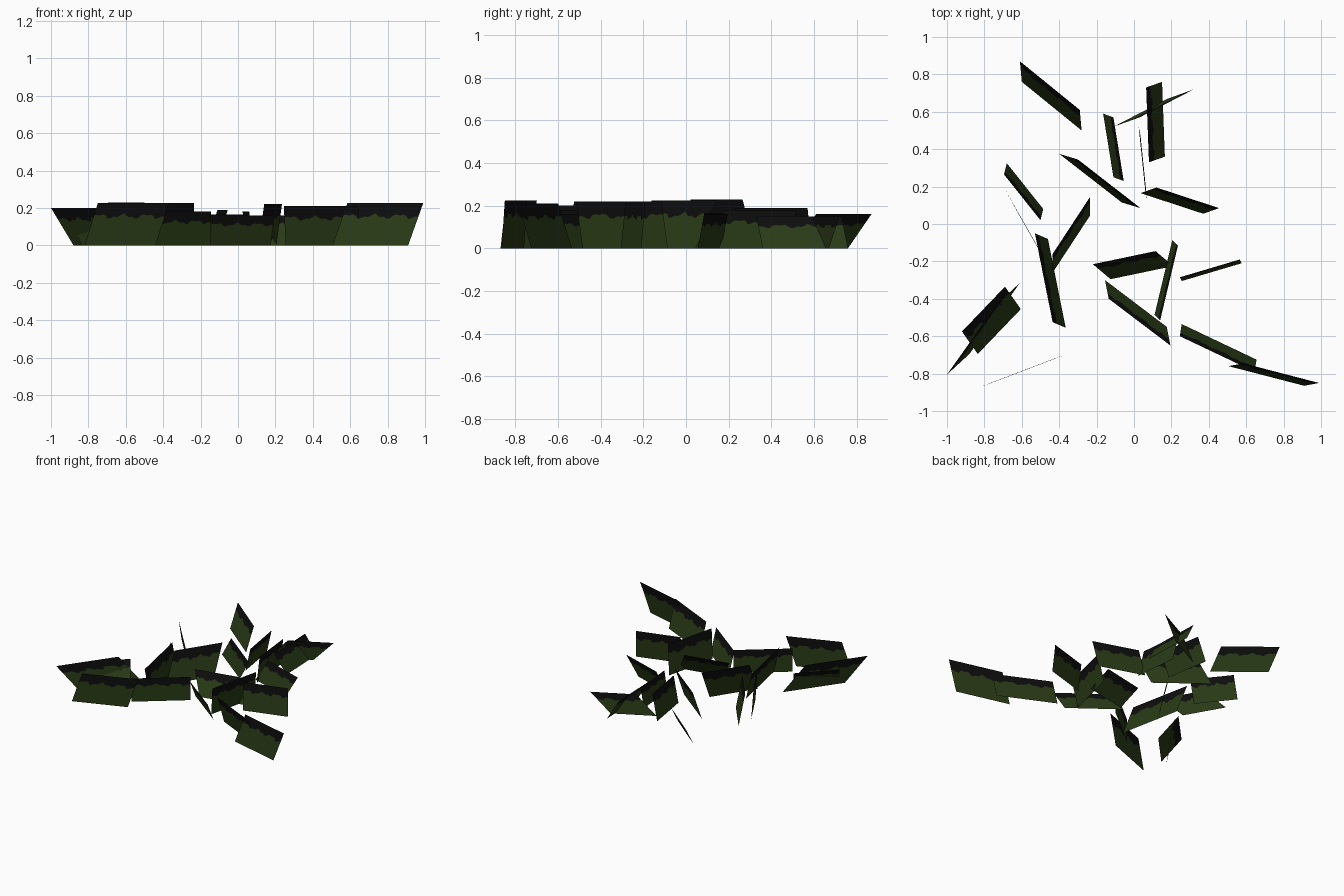
import bpy
import math

if "Cube" in bpy.data.objects:
    bpy.data.objects.remove(bpy.data.objects["Cube"], do_unlink=True)


def make_material(name, colour):
    material = bpy.data.materials.new(name)
    material.use_nodes = True
    material.diffuse_color = (*colour, 1)
    shader = material.node_tree.nodes["Principled BSDF"]
    shader.inputs["Base Color"].default_value = (*colour, 1)
    shader.inputs["Roughness"].default_value = 1
    return material


GREEN = make_material("dark grass green", (.022, .042, .008))
BLACK = make_material("near black", (.004, .004, .004))
COLUMNS = 24


def grass_edge(u):
    """Uneven height at which the green blades end on a card."""
    return .69 + .045 * math.sin(u * 19) + .03 * math.sin(u * 47 + 1)


def grass_card(name, top, run, lean, height=.16):
    """Leaning card: start of the top edge, its run, and the offset to the foot."""
    verts, faces = [], []
    for i in range(COLUMNS + 1):
        u = i / COLUMNS
        for v in (0, grass_edge(u), 1):
            verts.append((top[0] + run[0] * u + lean[0] * (1 - v),
                          top[1] + run[1] * u + lean[1] * (1 - v),
                          height * v))
    for i in range(COLUMNS):
        a, b = i * 3, i * 3 + 3
        faces += [(a, b, b + 1, a + 1), (a + 1, b + 1, b + 2, a + 2)]
    mesh = bpy.data.meshes.new(name)
    mesh.from_pydata(verts, [], faces)
    mesh.materials.append(GREEN)
    mesh.materials.append(BLACK)
    # green blades below, black fringe above
    for index, face in enumerate(mesh.polygons):
        face.material_index = index % 2
    card = bpy.data.objects.new(name, mesh)
    bpy.context.scene.collection.objects.link(card)
    return card


# Back group
grass_card("back_right_corner_grass", top=(-.61, .87), run=(.32, -.26), lean=(.01, -.11))
grass_card("back_wide_grass", top=(.065, .73), run=(.015, -.4), lean=(.085, .03), height=.15)
grass_card("back_narrow_grass", top=(-.11, .57), run=(.055, -.34), lean=(-.055, .02), height=.19)
grass_card("back_crossing_grass", top=(.03, .57), run=(.29, .15), lean=(-.14, -.05), height=.15)
grass_card("back_thin_grass", top=(.025, .52), run=(.035, -.34), lean=(.01, -.05), height=.18)

# Middle group
grass_card("middle_long_grass", top=(-.3, .345), run=(.335, -.26), lean=(-.1, .03), height=.165)
grass_card("middle_left_grass", top=(.12, .195), run=(.335, -.11), lean=(-.085, -.03))
grass_card("middle_front_grass", top=(-.22, -.215), run=(.335, .07), lean=(.095, -.08))
grass_card("middle_steep_grass", top=(.235, -.115), run=(-.095, -.4), lean=(-.03, .03), height=.22)
grass_card("middle_upright_grass", top=(.245, -.285), run=(.32, .095), lean=(.01, -.02), height=.21)

# Right side group
grass_card("right_back_grass", top=(-.695, .265), run=(.195, -.245), lean=(.015, .06), height=.23)
grass_card("right_thin_grass", top=(-.61, .04), run=(.16, -.28), lean=(-.08, .145), height=.17)
grass_card("right_inner_grass", top=(-.235, .145), run=(-.2, -.305), lean=(0, -.1), height=.225)
grass_card("right_long_grass", top=(-.53, -.05), run=(.095, -.475), lean=(.07, -.03), height=.22)
grass_card("right_wide_grass", top=(-.69, -.335), run=(-.23, -.24), lean=(.085, -.12))
grass_card("right_outer_grass", top=(-1, -.805), run=(.27, .38), lean=(.12, .11), height=.2)

# Front group
grass_card("front_right_thin_grass", top=(-.75, -.845), run=(.38, .145), lean=(-.07, -.025), height=.225)
grass_card("front_upright_grass", top=(-.47, -.635), run=(.325, .26), lean=(0, 0), height=.18)
grass_card("front_middle_grass", top=(-.135, -.4), run=(.33, -.25), lean=(-.02, .1))
grass_card("front_left_grass", top=(.245, -.6), run=(.4, -.19), lean=(.01, .065), height=.21)
grass_card("front_left_corner_grass", top=(.585, -.745), run=(.405, -.105), lean=(-.08, -.015), height=.225)
